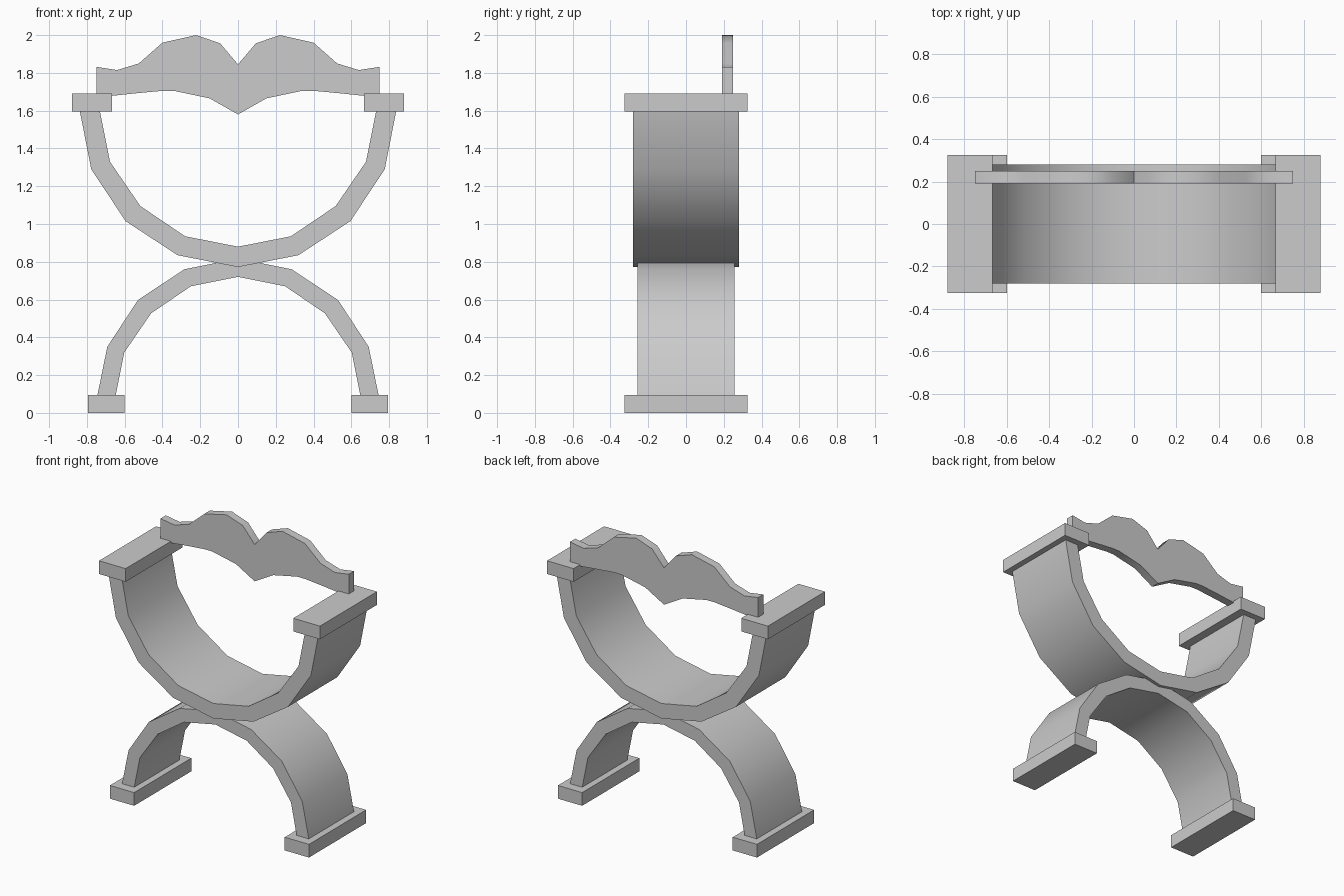
import bpy
import bmesh

cube = bpy.data.objects.get("Cube")
if cube:
    bpy.data.objects.remove(cube, do_unlink=True)

# One plain grey for the whole chair
grey = bpy.data.materials.new("plain grey")
grey.use_nodes = True
colour = (0.6, 0.6, 0.6, 1)
grey.diffuse_color = colour
grey.node_tree.nodes["Principled BSDF"].inputs["Base Color"].default_value = colour


def mirrored(half):
    """Half outline starting on the centre line -> full line from left to right."""
    return half[::-1] + [(-x, z) for x, z in half[1:]]


def extrude_outline(name, outline, y0, y1):
    """Solid made from an outline in x and z, extruded along y."""
    bm = bmesh.new()
    face = bm.faces.new([bm.verts.new((x, y0, z)) for x, z in outline])
    moved = bmesh.ops.extrude_face_region(bm, geom=[face])["geom"]
    verts = [v for v in moved if isinstance(v, bmesh.types.BMVert)]
    bmesh.ops.translate(bm, verts=verts, vec=(0, y1 - y0, 0))
    bmesh.ops.recalc_face_normals(bm, faces=bm.faces)
    mesh = bpy.data.meshes.new(name)
    bm.to_mesh(mesh)
    bm.free()
    mesh.materials.append(grey)
    obj = bpy.data.objects.new(name, mesh)
    bpy.context.collection.objects.link(obj)
    bpy.ops.object.select_all(action="DESELECT")
    obj.select_set(True)
    bpy.context.view_layer.objects.active = obj
    bpy.ops.object.shade_smooth_by_angle(angle=0.6)
    return obj


def band(name, edge_a, edge_b, y0, y1):
    """Symmetric solid between two half lines."""
    return extrude_outline(name, mirrored(edge_a) + mirrored(edge_b)[::-1], y0, y1)


# Bowl-shaped seat, rising to the arm rests
seat_outer = [(0, 0.772), (0.32, 0.835), (0.595, 1.015), (0.777, 1.29), (0.838, 1.6)]
seat_inner = [(0, 0.88), (0.28, 0.935), (0.517, 1.095), (0.678, 1.33), (0.732, 1.6)]
band("curved_seat", seat_outer, seat_inner, -0.28, 0.28)

# Arched legs, the crown sunk into the seat
leg_outer = [(0, 0.817), (0.285, 0.76), (0.53, 0.597), (0.692, 0.35), (0.745, 0.09)]
leg_inner = [(0, 0.72), (0.25, 0.67), (0.46, 0.527), (0.602, 0.32), (0.648, 0.09)]
band("leg_arch", leg_outer, leg_inner, -0.257, 0.257)

# Back rail with a scalloped top
rail_top = [(0, 1.845), (0.095, 1.957), (0.222, 2.0), (0.4, 1.96),
            (0.525, 1.85), (0.64, 1.815), (0.75, 1.832)]
rail_bottom = [(0, 1.58), (0.15, 1.665), (0.34, 1.705), (0.4, 1.705),
               (0.54, 1.692), (0.75, 1.67)]
band("back_rail", rail_top, rail_bottom, 0.19, 0.25)

# Arm rests and feet, one on each side
for side, sign in (("left", 1), ("right", -1)):
    for part, x0, x1, z0, z1 in (("arm_rest", 0.668, 0.88, 1.595, 1.69),
                                 ("foot", 0.6, 0.793, 0, 0.095)):
        corners = [(x0, z0), (x1, z0), (x1, z1), (x0, z1)]
        extrude_outline(f"{side}_{part}", [(sign * x, z) for x, z in corners],
                        -0.325, 0.325)
